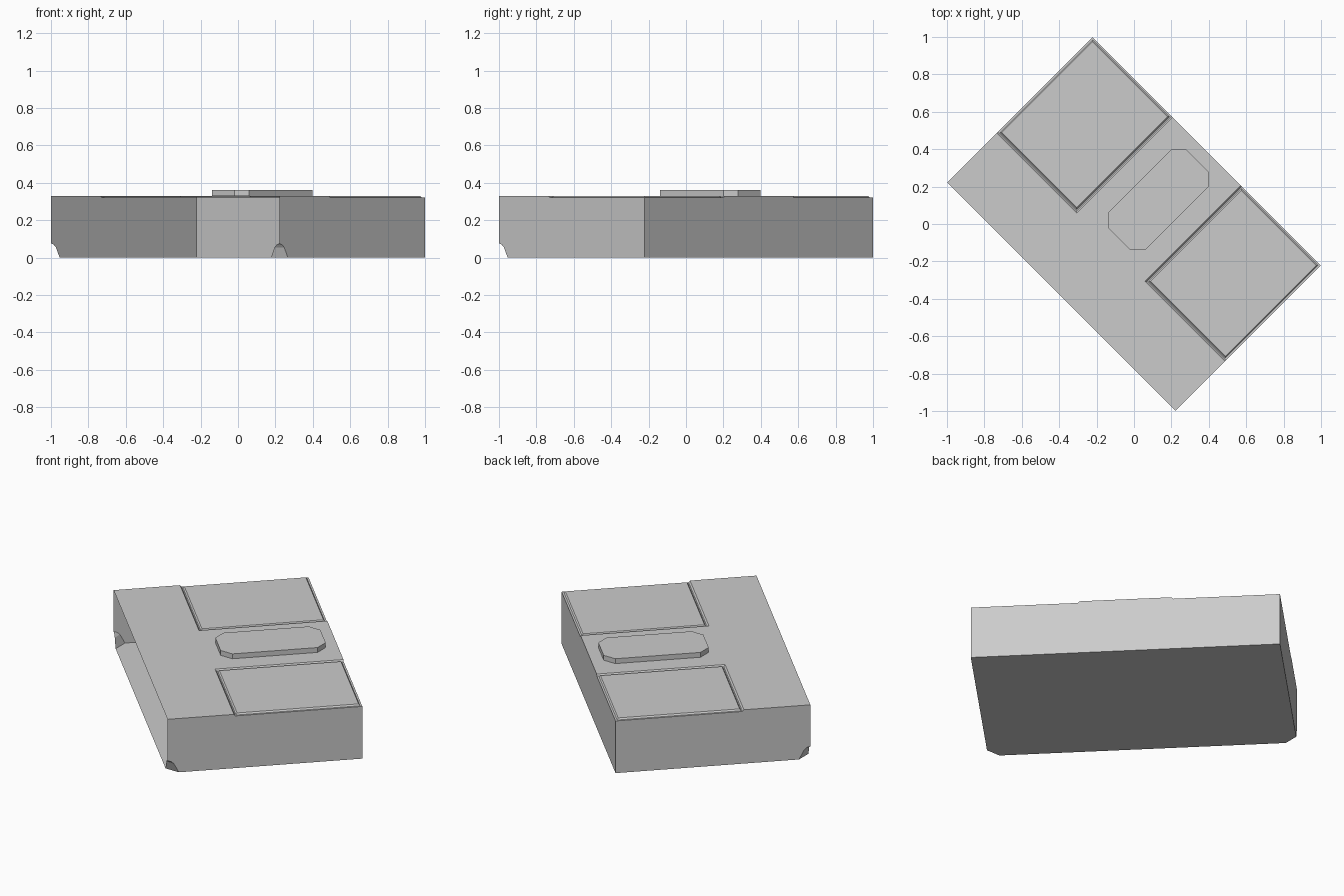
import bpy, bmesh, math

if "Cube" in bpy.data.objects:
    bpy.data.objects.remove(bpy.data.objects["Cube"])

TURN = -math.pi / 4            # everything is built square, then turned about z
U, V = 0.863, 0.55             # half length, half depth
TOP, FLOOR = 0.33, 0.32        # top deck, recess floor
RU, RV, SLOPE = 0.258, -0.175, 0.008   # recess inner corner and wall slope


def make(name, faces):
    """Weld a list of polygons into one flat-shaded object."""
    bm = bmesh.new()
    for f in faces:
        bm.faces.new([bm.verts.new(p) for p in f])
    bmesh.ops.remove_doubles(bm, verts=bm.verts, dist=1e-5)
    bmesh.ops.recalc_face_normals(bm, faces=bm.faces)
    me = bpy.data.meshes.new(name)
    bm.to_mesh(me)
    bm.free()
    ob = bpy.data.objects.new(name, me)
    ob.rotation_euler.z = TURN
    bpy.context.collection.objects.link(ob)
    return ob


def loft(name, low, z0, high, z1):
    """Closed solid between two outlines."""
    a = [(x, y, z0) for x, y in low]
    b = [(x, y, z1) for x, y in high]
    n = len(a)
    sides = [[a[i], a[(i + 1) % n], b[(i + 1) % n], b[i]] for i in range(n)]
    return make(name, [a[::-1], b] + sides)


def rect(x0, x1, y0, y1):
    return [(x0, y0), (x1, y0), (x1, y1), (x0, y1)]


# Body shell, open on its front long side
cut = [(0.064, 0), (0.036, 0.055), (0.02, 0.069), (0, 0.076)]  # corner cut: offset, height
fu, fv = RU + SLOPE, RV + SLOPE
faces = [
    # T-shaped top deck
    [(-U, -V, TOP), (U, -V, TOP), (U, RV, TOP), (RU, RV, TOP),
     (RU, V, TOP), (-RU, V, TOP), (-RU, RV, TOP), (-U, RV, TOP)],
    # back wall
    [(-U, V, 0), (U, V, 0), (U, V, FLOOR), (fu, V, FLOOR), (RU, V, TOP),
     (-RU, V, TOP), (-fu, V, FLOOR), (-U, V, FLOOR)],
    # underside
    [(-U, V, 0), (U, V, 0), (U, -V + 0.064, 0), (U - 0.064, -V, 0),
     (-U + 0.064, -V, 0), (-U, -V + 0.064, 0)],
]
for s in (-1, 1):
    e = s * U
    # end wall
    faces.append([(e, -V + o, z) for o, z in cut] +
                 [(e, -V, TOP), (e, RV, TOP), (e, fv, FLOOR),
                  (e, V, FLOOR), (e, V, 0)])
    # recess floor and its two sloped walls
    faces.append([(s * fu, fv, FLOOR), (e, fv, FLOOR), (e, V, FLOOR), (s * fu, V, FLOOR)])
    faces.append([(s * RU, RV, TOP), (e, RV, TOP), (e, fv, FLOOR), (s * fu, fv, FLOOR)])
    faces.append([(s * RU, RV, TOP), (s * fu, fv, FLOOR), (s * fu, V, FLOOR), (s * RU, V, TOP)])
    # cut at the lower front corner
    for (o0, z0), (o1, z1) in zip(cut, cut[1:]):
        f = [(e, -V + o0, z0), (e - s * o0, -V, z0), (e - s * o1, -V, z1)]
        if o1:
            f.append((e, -V + o1, z1))
        faces.append(f)
make("body_shell", faces)

# Inset pads with sloped edges
for s, side in ((-1, "left"), (1, "right")):
    def pad(g):
        xs = sorted((s * (RU + g), s * (U - g + 0.003)))
        return rect(xs[0], xs[1], RV + g, V - g + 0.003)
    loft(side + "_pad", pad(0.014), FLOOR, pad(0.021), TOP - 0.001)

# Raised plate with clipped corners
w, y0, y1, c = 0.141, -0.113, 0.48, 0.056
plate = [(-w + c, y0), (w - c, y0), (w, y0 + c), (w, y1 - c),
         (w - c, y1), (-w + c, y1), (-w, y1 - c), (-w, y0 + c)]
loft("raised_plate", plate, TOP, plate, 0.36)
